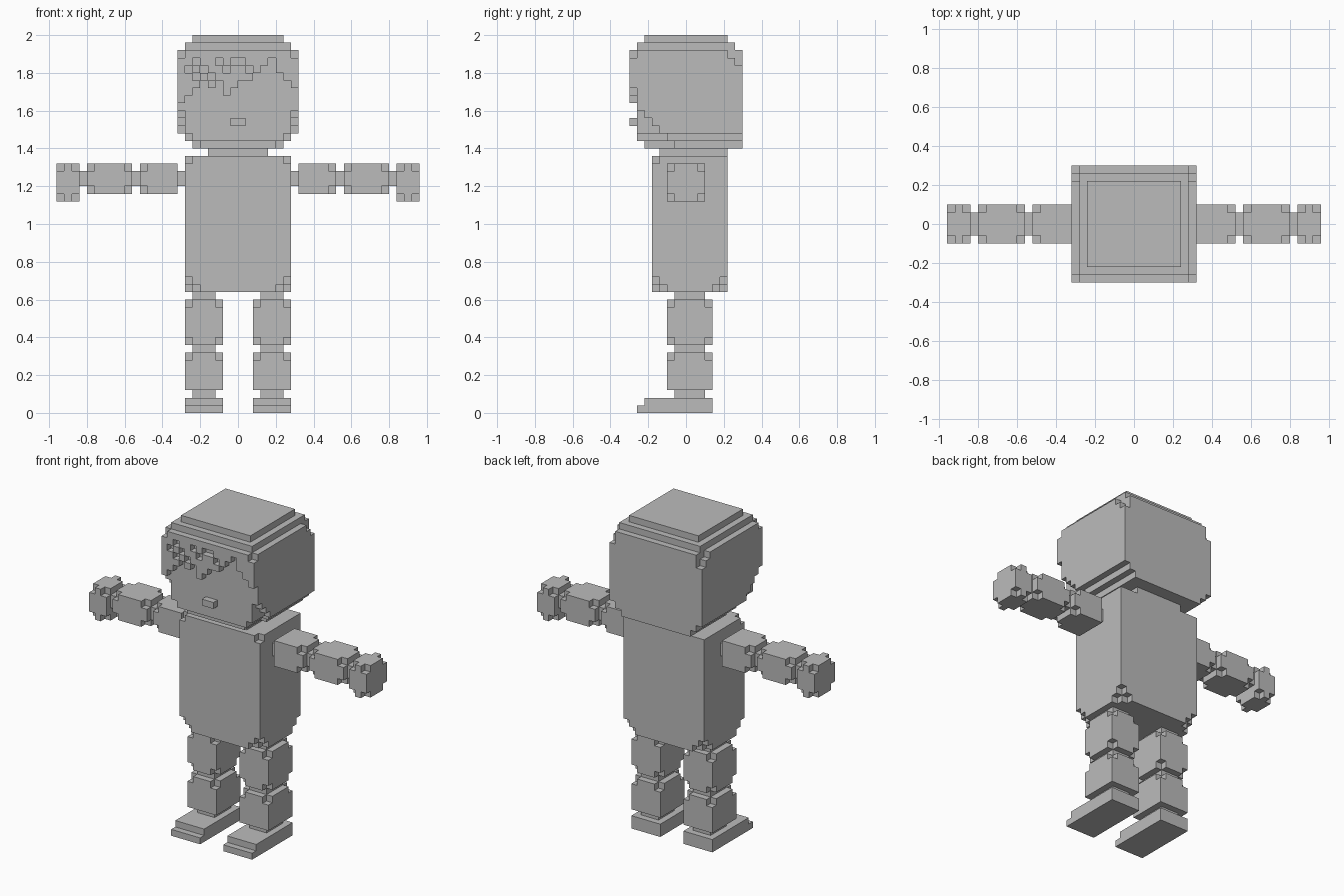
import bpy, bmesh
from itertools import product
from mathutils import Vector

if "Cube" in bpy.data.objects:
    bpy.data.objects.remove(bpy.data.objects["Cube"])

S = 0.04  # block size
grey = bpy.data.materials.new("plain grey")
grey.diffuse_color = (0.5, 0.5, 0.5, 1)
grey.use_nodes = True
grey.node_tree.nodes["Principled BSDF"].inputs["Base Color"].default_value = grey.diffuse_color


def box(x, y, z):
    """Set of block cells in half-open index ranges."""
    return set(product(range(*x), range(*y), range(*z)))


def corners(x, y, z, levels="tb"):
    """Corner cells of a box, at top and/or bottom."""
    zs = ([z[0]] if "b" in levels else []) + ([z[1] - 1] if "t" in levels else [])
    return set(product((x[0], x[1] - 1), (y[0], y[1] - 1), zs))


def clipped(x, y, z, levels="tb"):
    return box(x, y, z) - corners(x, y, z, levels)


def mirror(cells):
    return {(-1 - x, y, z) for x, y, z in cells}


def build(name, cells):
    """Mesh of the exposed sides of the block cells."""
    bm = bmesh.new()
    verts = {}

    def vert(p):
        key = tuple(p)
        if key not in verts:
            verts[key] = bm.verts.new((p[0] * S, (p[1] - 7.5) * S, p[2] * S))
        return verts[key]

    for c in sorted(cells):
        for axis in range(3):
            for side in (0, 1):
                n = list(c)
                n[axis] += 2 * side - 1
                if tuple(n) in cells:
                    continue
                base = list(c)
                base[axis] += side
                u, v = (axis + 1) % 3, (axis + 2) % 3
                quad = []
                for du, dv in ((0, 0), (1, 0), (1, 1), (0, 1)):
                    p = base[:]
                    p[u] += du
                    p[v] += dv
                    quad.append(vert(p))
                bm.faces.new(quad if side else quad[::-1])
    me = bpy.data.meshes.new(name)
    bm.to_mesh(me)
    bm.free()
    me.materials.append(grey)
    ob = bpy.data.objects.new(name, me)
    bpy.context.collection.objects.link(ob)


# Head: stepped crown, full block, stepped chin
head = box((-6, 6), (2, 13), (49, 50)) | box((-7, 7), (1, 14), (48, 49))
head |= box((-8, 8), (1, 15), (37, 48))
head |= box((-6, 6), (1, 15), (36, 37)) | box((-7, 7), (5, 15), (36, 37))
head |= box((-5, 5), (2, 15), (35, 36)) | box((-6, 6), (6, 15), (35, 36))
for x in (-8, 7):
    head -= {(x, 14, 47), (x, 14, 46), (x, 13, 47)}  # back top notches
    for i in range(3):  # cheek staircase
        head -= box((x, x + 1), (1 + i, 2 + i), (37, 40 - i))
# Ragged fringe in front of the face, rows from top down
fringe = [
    ".##############.",
    "##.##.#..###.###",
    "#.#.##.##.#..###",
    "##.#.#####....##",
    "###.#.##.......#",
    "##....#.........",
    "#...............",
]
for r, row in enumerate(fringe):
    head |= {(i - 8, 0, 47 - r) for i, ch in enumerate(row) if ch == "#"}
build("head", head)
build("nose", box((-1, 1), (0, 1), (38, 39)))
build("neck", box((-4, 4), (4, 13), (34, 35)))

# Torso: front shoulder corners and three-way bottom corners removed
torso = box((-7, 7), (3, 13), (16, 34)) - {(-7, 3, 33), (6, 3, 33)}
for x, y, z in corners((-7, 7), (3, 13), (16, 34), "b"):
    dx, dy = (1 if x < 0 else -1), (1 if y < 8 else -1)
    torso -= {(x, y, z), (x + dx, y, z), (x, y + dy, z), (x, y, z + 1)}
build("torso", torso)

# Limbs: right side cells, mirrored for the left
upper_arm = box((8, 13), (5, 10), (29, 33))
upper_arm -= {c for c in corners((8, 13), (5, 10), (29, 33)) if c[0] == 12}
foot = box((2, 7), (1, 11), (0, 1)) | box((2, 7), (2, 11), (1, 2))
limbs = {
    "shoulder_joint": box((7, 8), (6, 9), (30, 32)),
    "upper_arm": upper_arm,
    "elbow_joint": box((13, 14), (6, 9), (30, 32)),
    "forearm": clipped((14, 20), (5, 10), (29, 33)),
    "wrist_joint": box((20, 21), (6, 9), (30, 32)),
    "hand": clipped((21, 24), (5, 10), (28, 33)),
    "hip_joint": box((3, 6), (6, 10), (15, 16)),
    "thigh": clipped((2, 7), (5, 11), (9, 15)),
    "knee_joint": box((3, 6), (6, 10), (8, 9)),
    "shin": clipped((2, 7), (5, 11), (3, 8), "t"),
    "ankle_joint": box((3, 6), (6, 10), (2, 3)),
    "foot": foot,
}
for part, cells in limbs.items():
    build("right_" + part, cells)
    build("left_" + part, mirror(cells))
